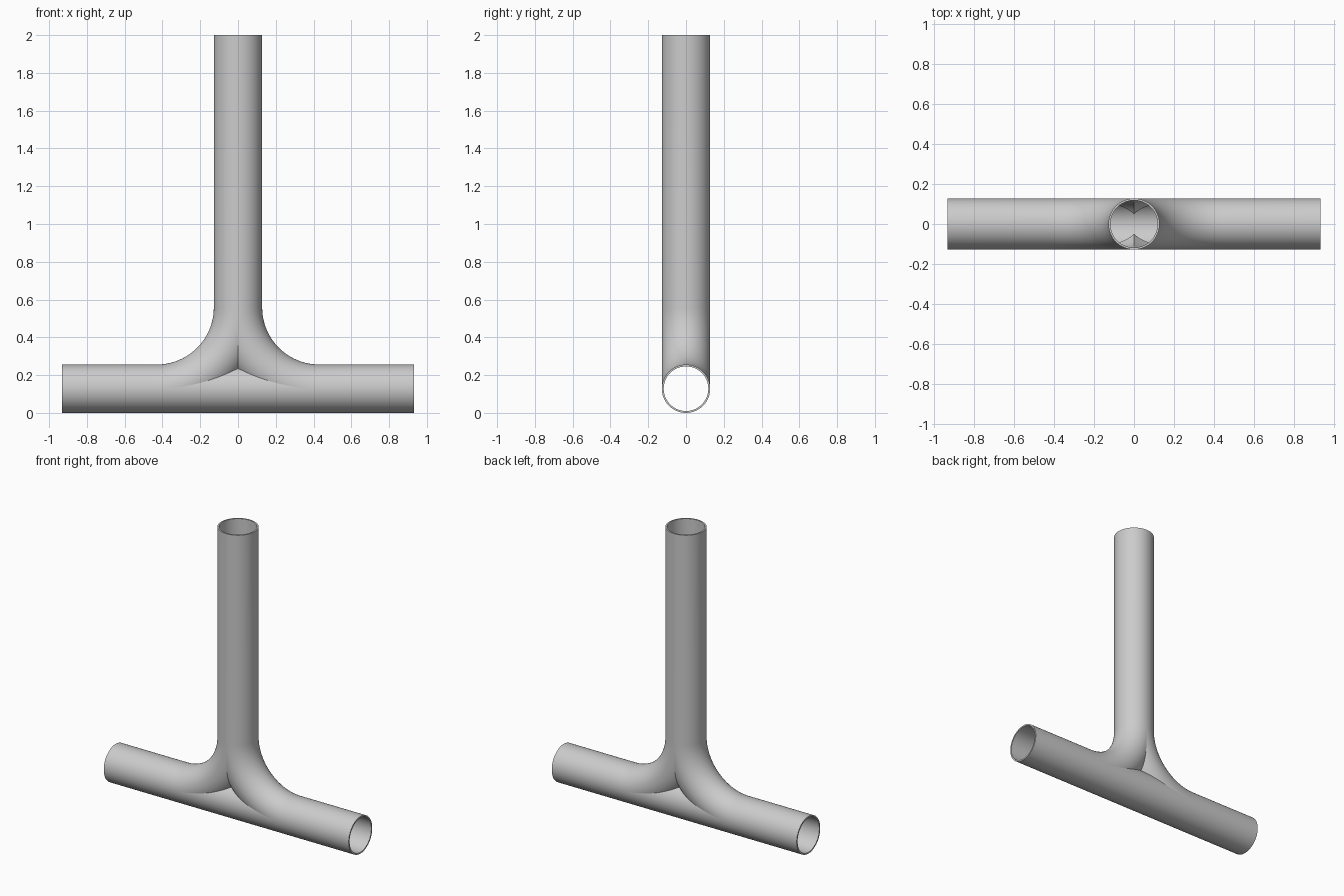
import bpy, bmesh, math
from math import sin, cos, asin, acos, sqrt, pi

cube = bpy.data.objects.get("Cube")
if cube:
    bpy.data.objects.remove(cube, do_unlink=True)

OUTER, INNER = 0.128, 0.118     # pipe wall radii
BEND = 0.43                     # centre-line radius of the swept branches
AXIS = OUTER                    # height of the horizontal run's centre line
HALF, TOP = 0.932, 2.0          # half length of the run, height of the riser
N = 24                          # steps per patch

bm = bmesh.new()


def patch(f, nu=N, nv=N):
    """Grid of faces from f(u, v) -> (x, y, z), repeated in all four quadrants."""
    for sx in (1, -1):
        for sy in (1, -1):
            grid = []
            for i in range(nu + 1):
                row = []
                for j in range(nv + 1):
                    x, y, z = f(i / nu, j / nv)
                    row.append(bm.verts.new((sx * x, sy * y, z)))
                grid.append(row)
            for i in range(nu):
                for j in range(nv):
                    bm.faces.new((grid[i][j], grid[i + 1][j],
                                  grid[i + 1][j + 1], grid[i][j + 1]))


def lerp(a, b, t):
    return a + (b - a) * t


def bend_point(r, b, t):
    """Point on a swept branch: b runs round the pipe, t along the bend."""
    d = BEND + r * sin(b)
    return BEND - d * cos(t), r * cos(b), AXIS + BEND - d * sin(t)


def wall(r):
    """One skin of the swept tee; creases lie where bends and run intersect."""
    b_max = asin(BEND / (4 * r))

    def crotch(u, v):           # outer side of each bend, trimmed at the creases
        b = b_max * u * u
        s = r * sin(b)
        start = acos(min(1, BEND / (BEND + s)))
        end = asin(min(1, (BEND - s) / (BEND + s)))
        return bend_point(r, b, lerp(start, end, v))

    def web(u, v):              # upper flank of the run below the crotch
        b = b_max * u * u
        s = r * sin(b)
        return (BEND - 2 * sqrt(BEND * s)) * v, r * cos(b), AXIS + s

    def run_point(b, x):
        return x, r * cos(b), AXIS - r * sin(b)

    patch(lambda u, v: bend_point(r, -pi / 2 * u, pi / 2 * v))
    patch(crotch)
    patch(web)
    # underside of the run, then its plain ends
    patch(lambda u, v: run_point(pi / 2 * u, BEND * v))
    for side in (-1, 1):
        patch(lambda u, v: run_point(side * pi / 2 * u, lerp(BEND, HALF, v)), nv=1)
    # riser
    patch(lambda u, v: (r * sin(pi / 2 * u), r * cos(pi / 2 * u),
                        lerp(AXIS + BEND, TOP, v)), nv=1)


wall(OUTER)
wall(INNER)


# Annular rims closing the three open ends
def top_rim(u, v):
    r = lerp(OUTER, INNER, v)
    return r * sin(pi / 2 * u), r * cos(pi / 2 * u), TOP


patch(top_rim, nv=1)
for side in (-1, 1):
    def end_rim(u, v):
        r, b = lerp(OUTER, INNER, v), side * pi / 2 * u
        return HALF, r * cos(b), AXIS - r * sin(b)
    patch(end_rim, nv=1)

bmesh.ops.remove_doubles(bm, verts=bm.verts, dist=1e-5)
bmesh.ops.recalc_face_normals(bm, faces=bm.faces)

mesh = bpy.data.meshes.new("tee_pipe")
bm.to_mesh(mesh)
bm.free()
pipe = bpy.data.objects.new("tee_pipe", mesh)
bpy.context.collection.objects.link(pipe)

# Plain grey metal
grey = bpy.data.materials.new("pipe_grey")
grey.use_nodes = True
colour = (0.6, 0.6, 0.6, 1)
grey.diffuse_color = colour
grey.node_tree.nodes["Principled BSDF"].inputs["Base Color"].default_value = colour
mesh.materials.append(grey)

bpy.ops.object.select_all(action="DESELECT")
pipe.select_set(True)
bpy.context.view_layer.objects.active = pipe
bpy.ops.object.shade_smooth_by_angle(angle=math.radians(20))
